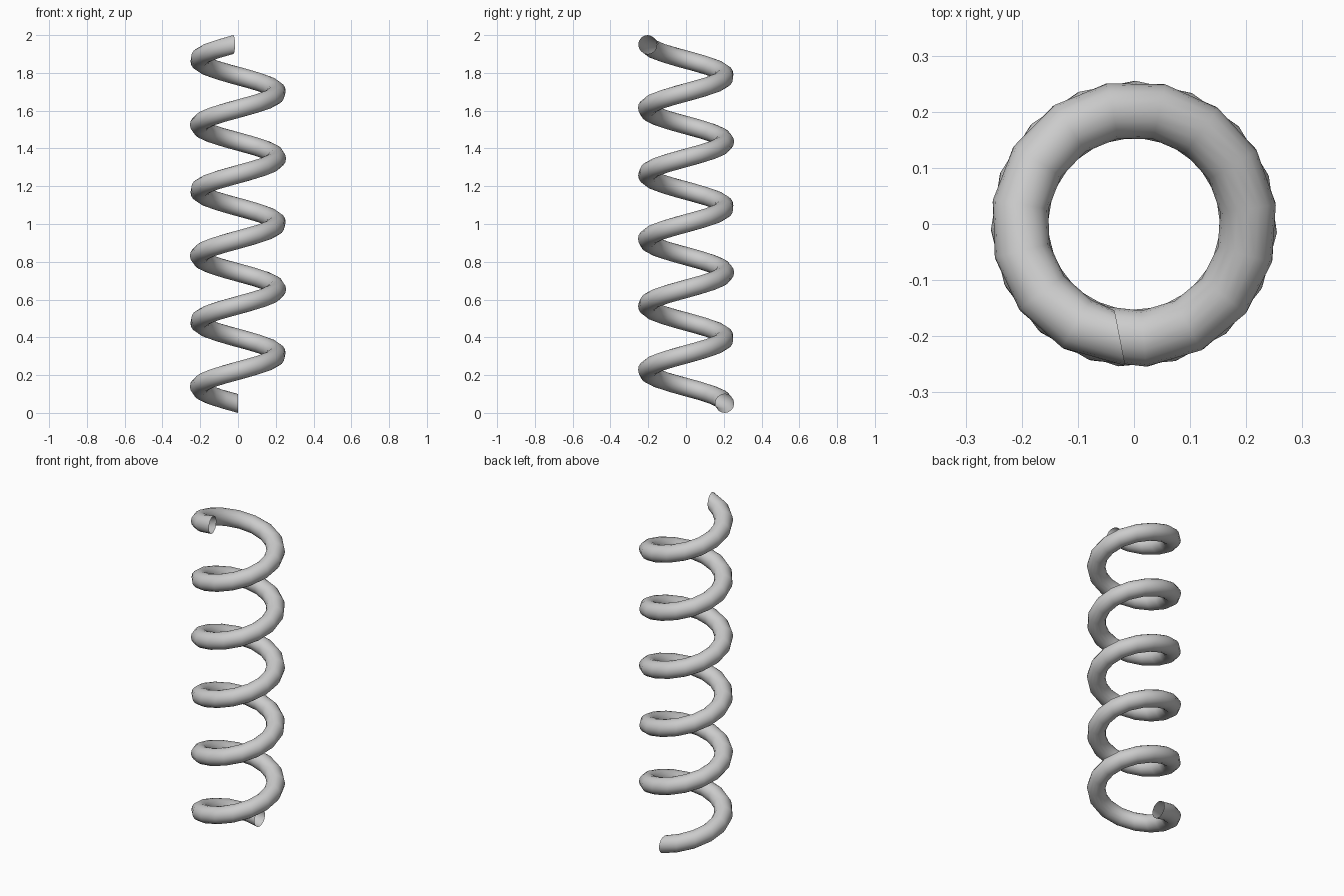
import bpy, bmesh
from math import sin, cos, pi, radians

if "Cube" in bpy.data.objects:
    bpy.data.objects.remove(bpy.data.objects["Cube"])

COIL_R, WIRE_R = 0.205, 0.05
STEPS, SIDES = 85, 16
START, SWEEP = radians(90), radians(1973)
Z0, Z1 = 0.05, 1.95

bm = bmesh.new()


def wire_ring(i):
    """Upright circular section of the wire at step i of the helix."""
    t = i / STEPS
    a = START + SWEEP * t
    tilt = radians(18) if i == STEPS else 0   # last cut is slightly skewed
    ring = []
    for k in range(SIDES):
        p = 2 * pi * k / SIDES
        d = WIRE_R * cos(p)
        ring.append(bm.verts.new((COIL_R * cos(a) + d * cos(a + tilt),
                                  COIL_R * sin(a) + d * sin(a + tilt),
                                  Z0 + (Z1 - Z0) * t + WIRE_R * sin(p))))
    return ring


# Helical wire, open at both ends
rings = [wire_ring(i) for i in range(STEPS + 1)]
for r, s in zip(rings, rings[1:]):
    for k in range(SIDES):
        n = (k + 1) % SIDES
        bm.faces.new((r[k], r[n], s[n], s[k])).smooth = True
bmesh.ops.recalc_face_normals(bm, faces=bm.faces)
# Make sure the wire faces outward
outer = max(bm.faces, key=lambda f: f.calc_center_median().xy.length)
if outer.normal.xy.dot(outer.calc_center_median().xy) < 0:
    bmesh.ops.reverse_faces(bm, faces=bm.faces)

mesh = bpy.data.meshes.new("coil_spring")
bm.to_mesh(mesh)
bm.free()
bpy.context.collection.objects.link(bpy.data.objects.new("coil_spring", mesh))
